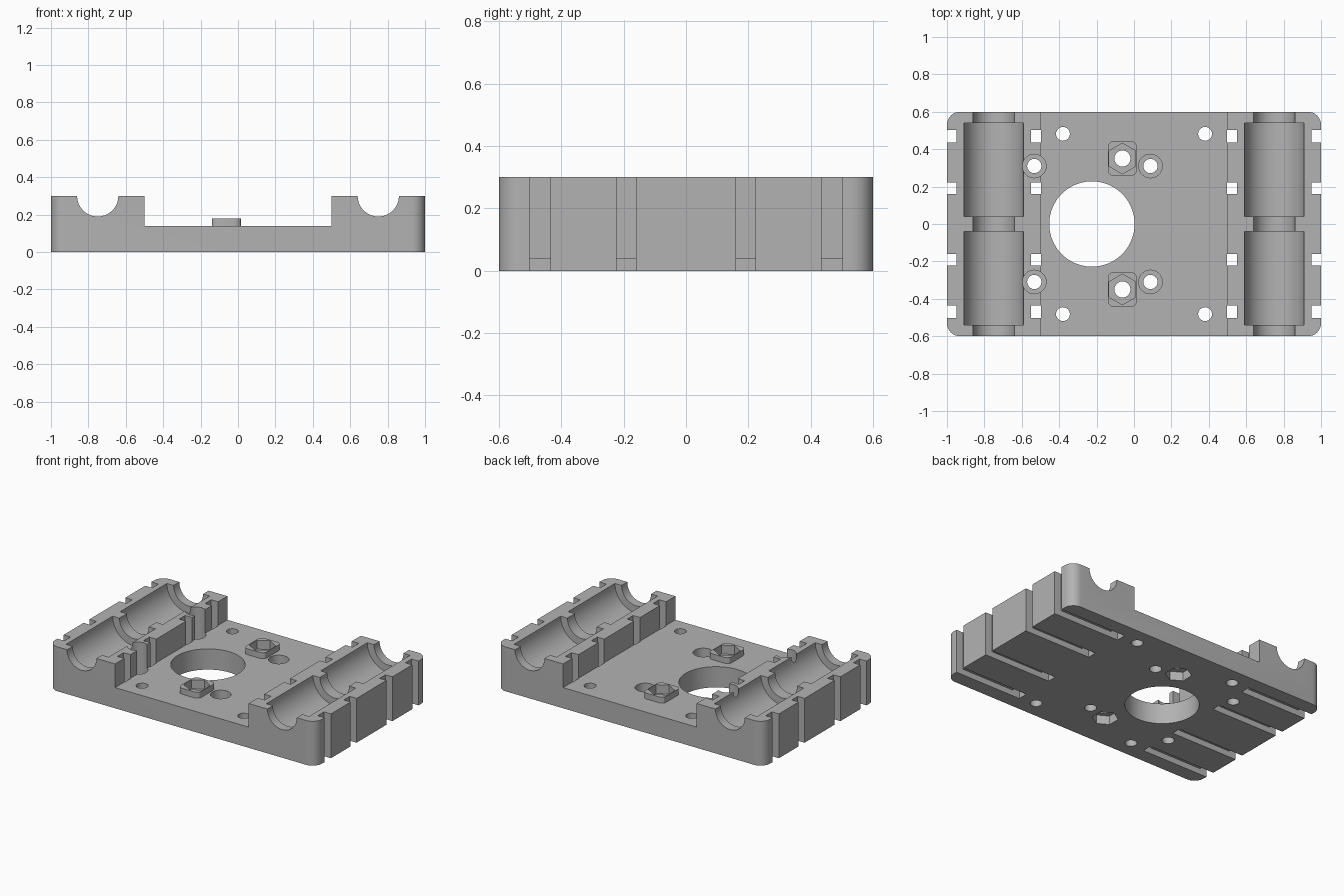
import bpy, bmesh
from math import pi, radians
from mathutils import Matrix, Vector

cube = bpy.data.objects.get("Cube")
if cube:
    bpy.data.objects.remove(cube, do_unlink=True)

grey = bpy.data.materials.new("plain grey")
grey.use_nodes = True
GREY = (0.45, 0.45, 0.45, 1)
grey.diffuse_color = GREY
grey.node_tree.nodes["Principled BSDF"].inputs["Base Color"].default_value = GREY


def finish(bm, name):
    mesh = bpy.data.meshes.new(name)
    bm.to_mesh(mesh)
    bm.free()
    mesh.materials.append(grey)
    ob = bpy.data.objects.new(name, mesh)
    bpy.context.collection.objects.link(ob)
    return ob


def block(name, x, y, z, corner=0, segments=1):
    """Box from (min, max) ranges, with optional bevelled upright edges."""
    bm = bmesh.new()
    bmesh.ops.create_cube(bm, size=1)
    for v in bm.verts:
        v.co = Vector([(r[0] + r[1]) / 2 + c * (r[1] - r[0])
                       for r, c in zip((x, y, z), v.co)])
    if corner:
        upright = [e for e in bm.edges
                   if abs(e.verts[0].co.z - e.verts[1].co.z) > 0.01]
        bmesh.ops.bevel(bm, geom=upright, offset=corner, segments=segments,
                        profile=0.5, affect='EDGES')
    return finish(bm, name)


def drum(name, centre, radius, depth, sides=48, axis='Z', turn=0):
    """Cylinder or prism centred on a point."""
    bm = bmesh.new()
    rot = Matrix.Rotation(pi / 2, 4, 'X') if axis == 'Y' else Matrix.Rotation(turn, 4, 'Z')
    bmesh.ops.create_cone(bm, cap_ends=True, segments=sides, radius1=radius,
                          radius2=radius, depth=depth,
                          matrix=Matrix.Translation(centre) @ rot)
    return finish(bm, name)


def combine(part, tool, operation='DIFFERENCE'):
    tool.hide_render = True
    mod = part.modifiers.new("combine", 'BOOLEAN')
    mod.operation = operation
    mod.solver = 'EXACT'
    mod.object = tool
    bpy.context.view_layer.objects.active = part
    bpy.ops.object.modifier_apply(modifier=mod.name)
    bpy.data.objects.remove(tool, do_unlink=True)


def hole(x, y, z0, z1, radius, sides=48, turn=0):
    combine(plate, drum("hole_cutter", (x, y, (z0 + z1) / 2), radius, z1 - z0,
                        sides, turn=turn))


# Rounded body with a wide lowered deck between the two rail blocks
plate = block("carriage_plate", (-1, 1), (-0.6, 0.6), (0, 0.3), 0.07, 8)
combine(plate, block("deck_cutter", (-0.5, 0.5), (-1, 1), (0.14, 0.5)))

# Raised nut bosses on the deck
for s in (-1, 1):
    y = s * 0.35
    combine(plate, block("nut_boss", (-0.14, 0.015), (y - 0.093, y + 0.093),
                         (0.1, 0.18), 0.03, 3), 'UNION')

for side in (-1, 1):
    # Rod groove and two wider bearing seats in each block
    combine(plate, drum("rod_cutter", (side * 0.75, 0, 0.3), 0.11, 2, 64, 'Y'))
    for s in (-1, 1):
        combine(plate, drum("bearing_cutter", (side * 0.75, s * 0.29, 0.3),
                            0.16, 0.5, 64, 'Y'))
        # Strap notches on both faces of the block, joined underneath
        for y0, y1 in ((0.16, 0.223), (0.435, 0.502)):
            ys = sorted((s * y0, s * y1))
            for x0, x1, top in ((0.497, 0.552, 0.5), (0.948, 1.1, 0.5),
                                (0.497, 1.1, 0.04)):
                combine(plate, block("strap_cutter", sorted((side * x0, side * x1)),
                                     ys, (-0.1, top)))

# Large central opening
hole(-0.225, 0, -0.1, 0.5, 0.228, 96)

for s in (-1, 1):
    # Corner screw holes
    for x in (-0.38, 0.38):
        hole(x, s * 0.482, -0.1, 0.5, 0.037)
    # Counterbored screw holes
    for x in (-0.533, 0.088):
        hole(x, s * 0.31, -0.1, 0.5, 0.038)
        hole(x, s * 0.31, 0.06, 0.5, 0.063)
    # Bolt holes with hexagonal nut pockets above and below
    hole(-0.062, s * 0.35, -0.1, 0.5, 0.043)
    hole(-0.062, s * 0.35, 0.12, 0.5, 0.082, 6)
    hole(-0.062, s * 0.35, -0.1, 0.06, 0.082, 6)

# Smooth curved walls, crisp edges
bpy.ops.object.select_all(action='DESELECT')
plate.select_set(True)
bpy.context.view_layer.objects.active = plate
bpy.ops.object.shade_smooth_by_angle(angle=radians(30))
